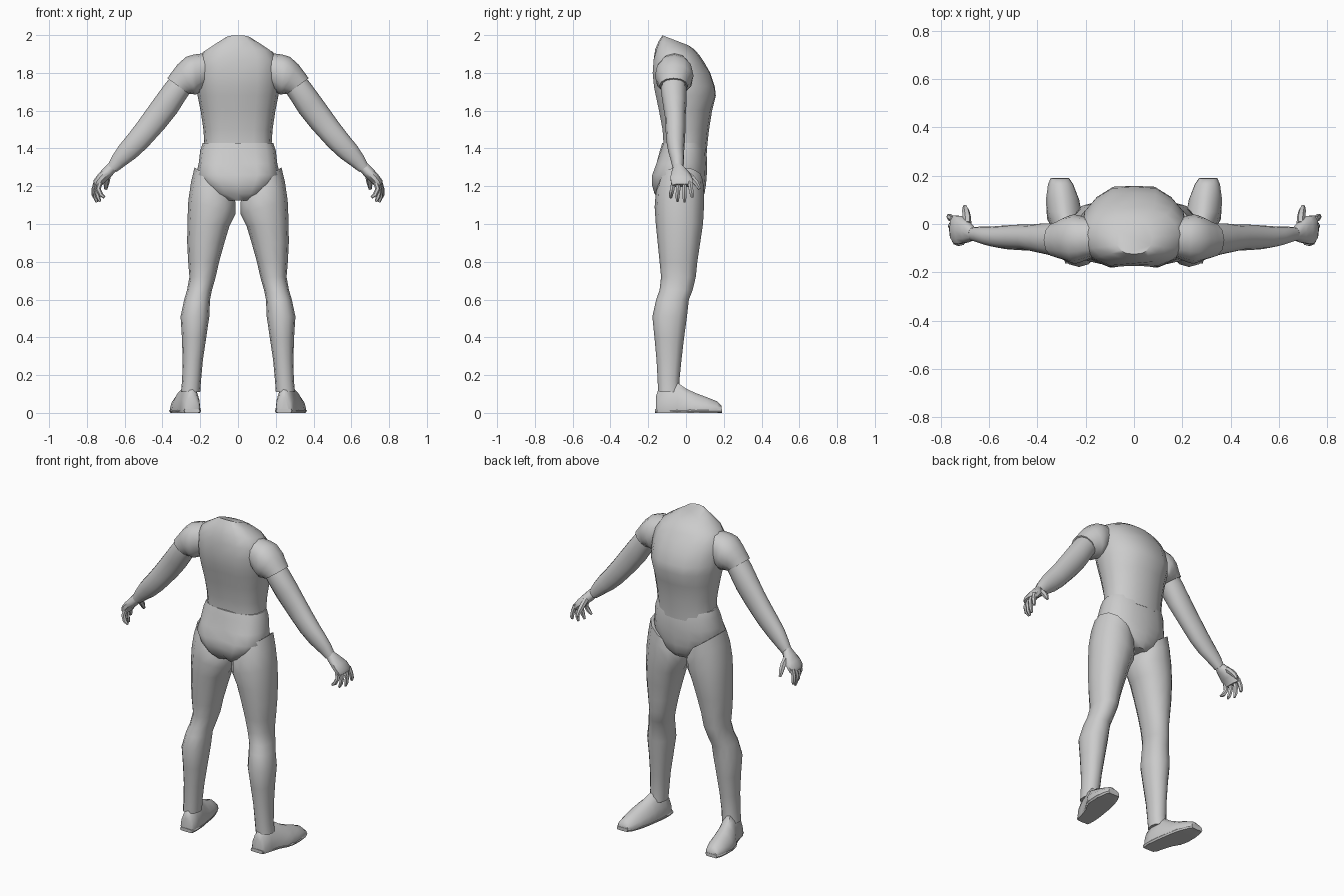
import bpy, bmesh, math
from mathutils import Vector

grey = bpy.data.materials.new("plain_grey")
grey.diffuse_color = (0.6, 0.6, 0.6, 1)


def loft(name, rings, n=12, front=2.2, back=2.2, mirror=True, shape=None, sharp=50):
    """Skin a tube through rings given as (centre, u axis, v axis)."""
    bm = bmesh.new()
    loops = []
    for c, u, v in rings:
        loop = []
        for k in range(n):
            a = 2 * math.pi * k / n
            ca, sa = math.cos(a), math.sin(a)
            e = 2 / (front if sa >= 0 else back)
            p = c + u * math.copysign(abs(ca) ** e, ca) + v * math.copysign(abs(sa) ** e, sa)
            if shape:
                p = shape(p, sa)
            loop.append(bm.verts.new(p))
        loops.append(loop)
    for a, b in zip(loops, loops[1:]):
        for k in range(n):
            m = (k + 1) % n
            bm.faces.new((a[k], a[m], b[m], b[k]))
    bm.faces.new(loops[0])
    bm.faces.new(loops[-1])
    bmesh.ops.recalc_face_normals(bm, faces=bm.faces)
    me = bpy.data.meshes.new(name)
    bm.to_mesh(me)
    bm.free()
    me.materials.append(grey)
    ob = bpy.data.objects.new(name, me)
    bpy.context.collection.objects.link(ob)
    bpy.ops.object.select_all(action='DESELECT')
    ob.select_set(True)
    bpy.context.view_layer.objects.active = ob
    bpy.ops.object.shade_smooth_by_angle(angle=math.radians(sharp))
    if mirror:
        ob.modifiers.new("mirror", 'MIRROR').use_mirror_merge = False
    return ob


def level(z, x0, x1, y0, y1, tx=0, ty=0):
    """Roughly horizontal ring, tilted by tx along x and ty along y."""
    return (Vector(((x0 + x1) / 2, (y0 + y1) / 2, z)),
            Vector(((x1 - x0) / 2, 0, tx)), Vector((0, (y1 - y0) / 2, ty)))


def across(xo, zo, xi, zi, y0, y1):
    """Limb ring between an outer and an inner outline point."""
    return (Vector(((xo + xi) / 2, (y0 + y1) / 2, (zo + zi) / 2)),
            Vector(((xo - xi) / 2, 0, (zo - zi) / 2)), Vector((0, (y1 - y0) / 2, 0)))


# Torso with a shallow spine groove and chest modelling
def torso_shape(p, s):
    p = p.copy()
    if s < 0 and abs(p.x) < 0.03 and p.z < 1.88:
        p.y += 0.012
    if s > 0.5 and 0.05 < abs(p.x) < 0.13 and 1.65 < p.z < 1.82:
        p.y += 0.008
    return p


torso = [(1.375, .183, -.128, .110, 0), (1.42, .178, -.126, .113, 0),
         (1.5, .183, -.132, .122, 0), (1.6, .198, -.152, .138, 0),
         (1.68, .214, -.170, .158, 0), (1.73, .220, -.180, .152, 0),
         (1.8, .222, -.186, .128, 0), (1.86, .215, -.180, .100, -.010),
         (1.91, .185, -.163, .070, -.015), (1.945, .125, -.145, .045, -.022),
         (1.972, .075, -.125, .015, -.027)]
loft("torso", [level(z, -w, w, b, f, 0, t) for z, w, b, f, t in torso],
     16, 2.1, 2.5, False, torso_shape)


# Pelvis with a cleft between the buttocks
def pelvis_shape(p, s):
    p = p.copy()
    if s < 0 and abs(p.x) < 0.02 and p.z < 1.36:
        p.y += 0.025
    return p


pelvis = [(1.43, .186, -.125, .100), (1.39, .200, -.138, .108), (1.32, .208, -.165, .112),
          (1.26, .222, -.188, .110), (1.21, .190, -.190, .106), (1.16, .145, -.175, .098),
          (1.125, .085, -.140, .070)]
loft("pelvis", [level(z, -w, w, b, f) for z, w, b, f in pelvis],
     16, 2.2, 2.5, False, pelvis_shape)

# Legs, tilted at the hip
legs = [(1.23, .035, .230, -.140, .090, .07), (1.17, .012, .248, -.160, .095, .055),
        (1.09, .012, .263, -.166, .095, .035), (1.0, .045, .268, -.160, .090, .01),
        (.9, .072, .269, -.150, .075, 0), (.8, .100, .264, -.140, .060, 0),
        (.72, .118, .257, -.132, .052, 0), (.65, .138, .270, -.140, .035, 0),
        (.6, .148, .285, -.158, .015, 0), (.51, .152, .304, -.178, .005, 0),
        (.4, .168, .297, -.167, -.010, 0), (.28, .186, .293, -.156, -.024, 0),
        (.17, .196, .296, -.150, -.035, 0), (.11, .200, .302, -.148, -.032, 0)]
loft("leg", [level(*r) for r in legs], 12)

# Shoes, turned slightly outward, with flat bottoms
def flat_bottom(p, s):
    return Vector((p.x, p.y, max(p.z, 0)))


shoes = [(-.160, .244, .034, .085), (-.148, .246, .046, .125), (-.100, .252, .053, .158),
         (-.045, .263, .060, .165), (0, .280, .070, .132), (.05, .289, .072, .108),
         (.11, .296, .065, .085), (.165, .303, .050, .062), (.188, .306, .037, .038)]
loft("shoe", [(Vector((x, y, .02)), Vector((w, 0, 0)), Vector((0, 0, h - .02)))
              for y, x, w, h in shoes], 14, 1.7, 3, shape=flat_bottom)

# Flared soles
soles = [(-.163, .243, .042), (-.12, .245, .050), (-.04, .265, .062), (.02, .286, .074),
         (.1, .296, .069), (.165, .304, .052), (.19, .307, .038)]
loft("sole", [(Vector((x, y, .0105)), Vector((w, 0, 0)), Vector((0, 0, .0105)))
              for y, x, w in soles], 8, 6, 6, sharp=35)

# Short sleeves over the shoulders
sleeves = [(.17, 1.905, .18, 1.72, -.140, .020), (.235, 1.897, .215, 1.69, -.160, .035),
           (.275, 1.885, .222, 1.685, -.165, .040), (.32, 1.845, .228, 1.685, -.155, .033),
           (.35, 1.805, .240, 1.688, -.147, .018), (.374, 1.772, .258, 1.688, -.140, .008)]
loft("sleeve", [across(*r) for r in sleeves], 12)

# Arms down to the wrists
arms = [(.34, 1.800, .250, 1.700, -.130, 0), (.385, 1.743, .275, 1.664, -.133, .003),
        (.435, 1.675, .325, 1.585, -.122, .002), (.485, 1.605, .385, 1.510, -.110, -.003),
        (.535, 1.535, .430, 1.460, -.108, -.003), (.585, 1.470, .480, 1.405, -.104, -.006),
        (.63, 1.415, .540, 1.350, -.094, -.010), (.665, 1.362, .600, 1.307, -.080, -.010),
        (.69, 1.312, .642, 1.276, -.070, -.014)]
loft("arm", [across(*r) for r in arms], 12)

# Palms
palms = [(.686, 1.322, .642, 1.285, -.066, -.016), (.715, 1.292, .668, 1.255, -.078, .015),
         (.742, 1.262, .698, 1.228, -.085, .035), (.764, 1.232, .718, 1.208, -.082, .038),
         (.766, 1.212, .725, 1.195, -.075, .032)]
loft("palm", [across(*r) for r in palms], 10)


# Fingers: tapering six-sided tubes along bent paths
def finger(name, points, radius):
    pts = [Vector(p) for p in points]
    rings = []
    for i, p in enumerate(pts):
        d = (pts[min(i + 1, len(pts) - 1)] - pts[max(i - 1, 0)]).normalized()
        u = d.cross(Vector((0, 1, 0))).normalized()
        r = radius * (1, 1, .9, .5)[i]
        rings.append((p, u * r, d.cross(u) * r))
    loft(name, rings, 6, 2, 2)


for name, y, tip_y, x, tip_x, tip_z in (
        ("little_finger", -.065, -.080, .728, .706, 1.140),
        ("ring_finger", -.038, -.045, .738, .730, 1.118),
        ("middle_finger", -.008, -.008, .746, .748, 1.115),
        ("index_finger", .020, .032, .750, .762, 1.140)):
    finger(name, [(x, y, 1.225), (x + .012, (y + tip_y) / 2, 1.185),
                  ((x + tip_x) / 2 + .008, tip_y, (1.185 + tip_z) / 2 - .008),
                  (tip_x, tip_y, tip_z)], .0135)
finger("thumb", [(.690, .000, 1.270), (.692, .030, 1.245), (.697, .055, 1.215),
                 (.700, .073, 1.185)], .017)
